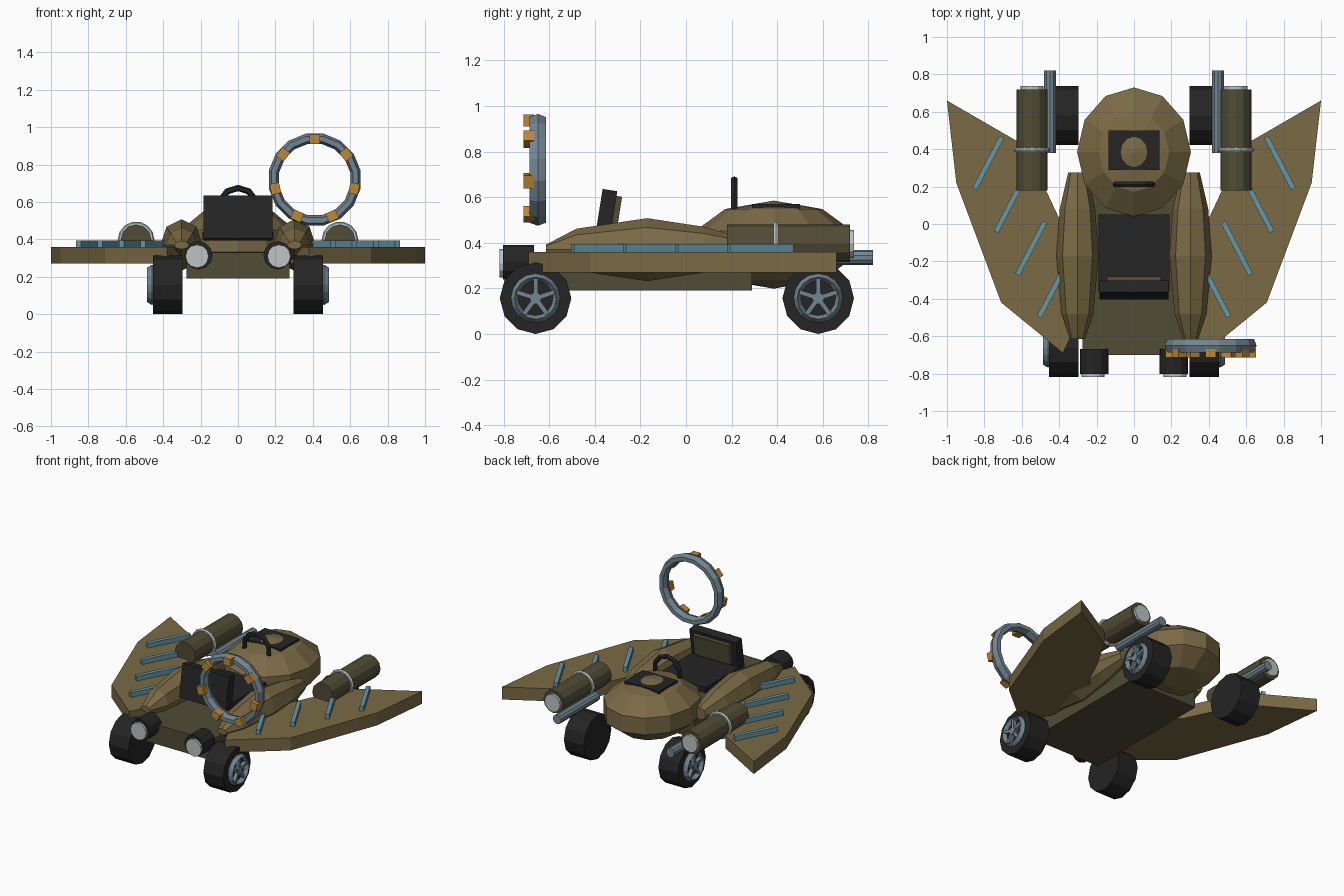
import bpy, bmesh, math
from mathutils import Matrix, Vector

if "Cube" in bpy.data.objects:
    bpy.data.objects.remove(bpy.data.objects["Cube"])

def mat(name, rgb):
    m = bpy.data.materials.new(name)
    m.diffuse_color = (*rgb, 1)
    m.use_nodes = True
    m.node_tree.nodes["Principled BSDF"].inputs["Base Color"].default_value = m.diffuse_color
    return m

TAN = mat("tan_body", (0.195, 0.145, 0.06))
OLIVE = mat("dark_olive", (0.082, 0.072, 0.037))
BLACK = mat("black_rubber", (0.018, 0.018, 0.018))
SLATE = mat("slate_metal", (0.17, 0.24, 0.29))
TEAL = mat("teal_strip", (0.13, 0.31, 0.39))
LIGHT = mat("light_grey", (0.52, 0.55, 0.55))
GOLD = mat("gold", (0.50, 0.25, 0.035))

def finish(name, bm, m):
    bmesh.ops.recalc_face_normals(bm, faces=bm.faces)
    me = bpy.data.meshes.new(name)
    bm.to_mesh(me)
    bm.free()
    me.materials.append(m)
    ob = bpy.data.objects.new(name, me)
    bpy.context.collection.objects.link(ob)
    return ob

def box(name, c, size, m, rot=None):
    bm = bmesh.new()
    bmesh.ops.create_cube(bm, size=1)
    M = Matrix.Translation(c) @ (rot or Matrix()) @ Matrix.Diagonal((*size, 1))
    bm.transform(M)
    return finish(name, bm, m)

def cyl(name, c, r, length, axis, m, n=12, spin=0.0):
    """Capped cylinder along the x or y axis."""
    bm = bmesh.new()
    bmesh.ops.create_cone(bm, cap_ends=True, segments=n, radius1=r, radius2=r, depth=length)
    R = Matrix.Rotation(math.pi / 2, 4, 'Y' if axis == 'x' else 'X')
    bm.transform(Matrix.Translation(c) @ R @ Matrix.Rotation(spin, 4, 'Z'))
    return finish(name, bm, m)

def sweep(name, rings, m, closed=False):
    """Skin a list of equal-length rings of points."""
    bm = bmesh.new()
    vs = [[bm.verts.new(p) for p in r] for r in rings]
    n, k = len(rings[0]), len(rings)
    for i in range(k if closed else k - 1):
        a, b = vs[i], vs[(i + 1) % k]
        for j in range(n):
            bm.faces.new((a[j], a[(j + 1) % n], b[(j + 1) % n], b[j]))
    if not closed:
        bm.faces.new(vs[0])
        bm.faces.new(vs[-1])
    return finish(name, bm, m)

def torus(name, c, R, r, axis, m, seg=16, sides=6, start=0.0, arc=2 * math.pi, depth=None):
    """Ring (or arc) around the x or y axis, starting at angle start."""
    depth = depth or r
    full = arc > 6.28
    rings = []
    for i in range(seg if full else seg + 1):
        t = start + arc * i / seg
        ring = []
        for j in range(sides):
            u = 2 * math.pi * j / sides
            d, h = R + r * math.cos(u), depth * math.sin(u)
            p = (h, d * math.cos(t), d * math.sin(t)) if axis == 'x' else \
                (d * math.cos(t), h, d * math.sin(t))
            ring.append(Vector(c) + Vector(p))
        rings.append(ring)
    return sweep(name, rings, m, full)

def wheel(s, y, label):
    z = 0.157
    cyl(label + "_tire", (s * 0.375, y, z), 0.157, 0.157, 'x', BLACK, 12)
    # five-spoke hub on the outer side
    torus(label + "_rim", (s * 0.46, y, z), 0.092, 0.016, 'x', SLATE, 16, 4, depth=0.026)
    cyl(label + "_hub", (s * 0.465, y, z), 0.026, 0.034, 'x', SLATE, 10)
    for k in range(5):
        R = Matrix.Rotation(math.pi / 2 + k * 2 * math.pi / 5, 4, 'X')
        c = Vector((s * 0.463, y, z)) + R @ Vector((0, 0.05, 0))
        box(label + "_spoke", c, (0.03, 0.085, 0.02), SLATE, R)

# chassis
box("chassis", (0, -0.205, 0.26), (0.55, 0.99, 0.14), OLIVE)

# rear dome
bm = bmesh.new()
bmesh.ops.create_uvsphere(bm, u_segments=12, v_segments=5, radius=1)
bm.transform(Matrix.Translation((0, 0.385, 0.392)) @ Matrix.Diagonal((0.32, 0.363, 0.193, 1)))
finish("dome", bm, TAN)
box("hatch_plate", (0, 0.395, 0.561), (0.275, 0.21, 0.02), BLACK)
torus("grab_bar", (0, 0.212, 0.575), 0.1, 0.017, 'y', BLACK, 6, 6, -0.25, math.pi + 0.5)

# seat
tilt = Matrix.Rotation(math.radians(-9), 4, 'X')
box("seat_base", (0, -0.155, 0.42), (0.38, 0.41, 0.04), BLACK)
box("seat_back", (0, -0.352, 0.515), (0.37, 0.065, 0.235), BLACK, tilt)
box("seat_panel", (0, -0.307, 0.53), (0.29, 0.03, 0.15), OLIVE, tilt)

WING = [(1, 0.66), (0.95, 0.22), (0.71, -0.42), (0.38, -0.69), (0.28, -0.48),
        (0.28, -0.1), (0.40, 0.03), (0.48, 0.2), (0.62, 0.44)]
POD = [(-0.615, 0.04, 0.022), (-0.48, 0.085, 0.092), (-0.17, 0.113, 0.138),
       (0.08, 0.095, 0.10), (0.275, 0.05, 0.045)]

for s, side in ((-1, "left"), (1, "right")):
    # wing slab and its strips
    sweep(side + "_wing", [[(s * x, y, z) for x, y in WING] for z in (0.27, 0.36)], TAN)
    for k in range(4):
        c = (s * (0.78 - 0.115 * k), 0.326 - 0.228 * k, 0.377)
        box(side + "_wing_strip", c, (0.028, 0.315, 0.034), TEAL,
            Matrix.Rotation(s * math.radians(27.5), 4, 'Z'))
    # side pod
    rings = []
    for y, hx, hz in POD:
        rings.append([(s * 0.302 + hx * math.cos(a), y, 0.37 + hz * math.sin(a))
                      for a in (j * math.pi / 4 for j in range(8))])
    sweep(side + "_pod", rings, TAN)
    # engine with band, nozzle and exhaust pipe
    cyl(side + "_engine", (s * 0.545, 0.45, 0.398), 0.082, 0.54, 'y', OLIVE, 12)
    cyl(side + "_nozzle", (s * 0.545, 0.70, 0.395), 0.062, 0.075, 'y', LIGHT, 12)
    torus(side + "_engine_band", (s * 0.545, 0.395, 0.398), 0.085, 0.013, 'y', LIGHT, 14, 6)
    cyl(side + "_exhaust_pipe", (s * 0.449, 0.60, 0.335), 0.033, 0.44, 'y', SLATE, 10)
    # headlight
    cyl(side + "_headlight", (s * 0.212, -0.735, 0.315), 0.076, 0.135, 'y', BLACK, 12)
    cyl(side + "_lens", (s * 0.219, -0.80, 0.31), 0.062, 0.036, 'y', LIGHT, 12)
    # wheels
    wheel(s, -0.66, side + "_front")
    wheel(s, 0.58, side + "_rear")

# upright ring with gold blocks
C = Vector((0.41, -0.65, 0.72))
torus("hoop", C, 0.222, 0.028, 'y', SLATE, 16, 6, math.pi / 16, depth=0.042)
for k in range(7):
    R = Matrix.Rotation(k * 2 * math.pi / 7, 4, 'Y')
    box("hoop_block", C + R @ Vector((0, -0.04, 0.216)), (0.058, 0.045, 0.052), GOLD, R)
